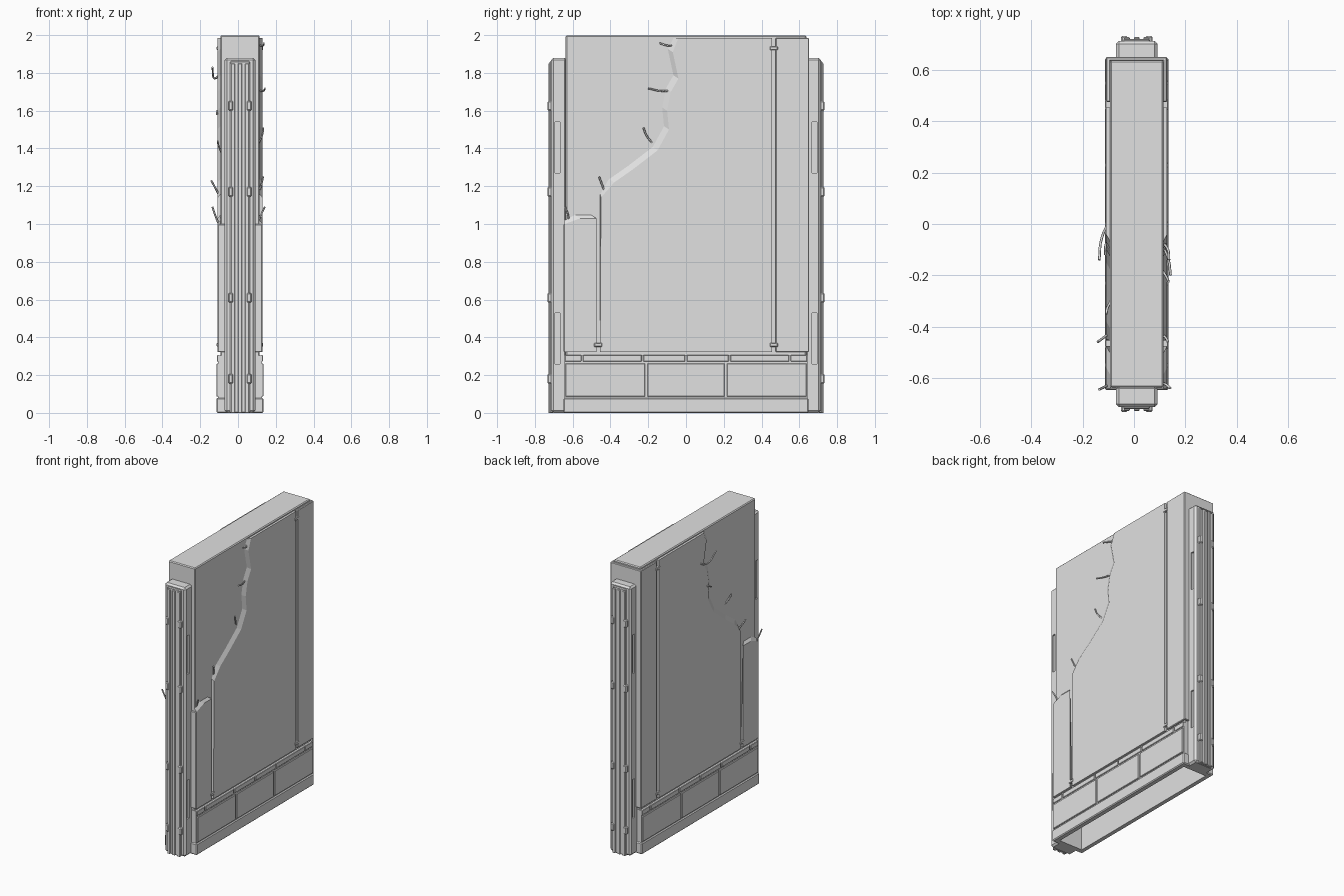
import bpy, bmesh
from mathutils import Vector

if "Cube" in bpy.data.objects:
    bpy.data.objects.remove(bpy.data.objects["Cube"])

CX = 0.0105          # wall centre line; loose rods balance the overall width
CORE, SKIN, BASE = 0.104, 0.119, 0.124   # half thicknesses

grey = bpy.data.materials.new("pale_grey")
grey.use_nodes = True
tone = (0.75, 0.75, 0.75, 1)
grey.diffuse_color = tone
grey.node_tree.nodes["Principled BSDF"].inputs["Base Color"].default_value = tone


def add(name, bm, bevel=0.0):
    bmesh.ops.recalc_face_normals(bm, faces=bm.faces)
    mesh = bpy.data.meshes.new(name)
    bm.to_mesh(mesh)
    bm.free()
    mesh.materials.append(grey)
    ob = bpy.data.objects.new(name, mesh)
    bpy.context.scene.collection.objects.link(ob)
    ob.location.x = CX
    if bevel:
        m = ob.modifiers.new("soft_edges", "BEVEL")
        m.width, m.segments, m.limit_method = bevel, 1, "ANGLE"
    return ob


def loft(name, lower, upper, bevel=0.0):
    """Solid between two matching outlines."""
    bm = bmesh.new()
    a = [bm.verts.new(p) for p in lower]
    b = [bm.verts.new(p) for p in upper]
    bm.faces.new(a)
    bm.faces.new(b)
    for i in range(len(a)):
        j = (i + 1) % len(a)
        bm.faces.new((a[i], a[j], b[j], b[i]))
    return add(name, bm, bevel)


def box(name, x, y, z, bevel=0.0):
    rect = [(x[0], y[0]), (x[1], y[0]), (x[1], y[1]), (x[0], y[1])]
    return loft(name, [(*p, z[0]) for p in rect], [(*p, z[1]) for p in rect], bevel)


def span(side, a, b):
    return sorted((side * a, side * b))


def cut(ob, cutter):
    m = ob.modifiers.new("cut", "BOOLEAN")
    m.operation, m.solver, m.object = "DIFFERENCE", "EXACT", cutter
    cutter.hide_render = True
    cutter.hide_viewport = True
    cutter.display_type = "WIRE"


# Hollow core, lower band and plinth, open underneath
hollow = box("hollow_cutter", (-0.09, 0.09), (-0.61, 0.61), (-0.1, 1.92))
for name, x, y, z, bevel in (
        ("wall_core", CORE, 0.637, (0.02, 1.998), 0.006),
        ("lower_band", 0.116, 0.642, (0.06, 0.305), 0.0),
        ("plinth", BASE, 0.648, (0, 0.08), 0.006)):
    cut(box(name, (-x, x), (-y, y), z, bevel), hollow)

# Broken edge of the facing, as y and z, from the top down
broken = [(-0.04, 1.985), (-0.07, 1.91), (-0.04, 1.77), (-0.08, 1.7),
          (-0.1, 1.6), (-0.09, 1.5), (-0.15, 1.39), (-0.28, 1.29),
          (-0.38, 1.22), (-0.45, 1.14)]


def facing(name, side, fixed, torn):
    """Facing plate whose torn edge slopes down to the core."""
    low = fixed + [(y - 0.03, min(z + 0.02, 1.985)) for y, z in torn]
    # the slope must not spill over the channel next to it
    edge = min(p[0] for p in fixed)
    low = [(max(y, edge), z) for y, z in low]
    loft(name, [(side * (CORE - 0.002), *p) for p in low],
         [(side * SKIN, *p) for p in fixed + torn])


for side, tag in ((1, "left"), (-1, "right")):
    facing("main_facing_" + tag, side,
           [(-0.455, 0.322), (0.455, 0.322), (0.455, 1.985)], broken)
    facing("front_facing_" + tag, side,
           [(-0.642, 0.322), (-0.475, 0.322)], [(-0.475, 1.03), (-0.56, 1.03), (-0.642, 1.0)])
    box("rear_facing_" + tag, span(side, CORE - 0.002, SKIN),
        (0.475, 0.65), (0.322, 1.985), 0.004)

    # Channel clips
    for y, z in ((-0.465, 0.36), (0.465, 0.36), (0.465, 1.93)):
        box("channel_clip_" + tag, span(side, CORE - 0.002, SKIN + 0.004),
            (y - 0.021, y + 0.021), (z - 0.01, z + 0.01), 0.003)

    # Lower panels and the course of short blocks above them
    for a, b in ((-0.638, -0.216), (-0.204, 0.204), (0.216, 0.638)):
        box("lower_panel_" + tag, span(side, 0.112, BASE), (a, b), (0.086, 0.262), 0.003)
    joints = (-0.645, -0.55, -0.23, 0, 0.23, 0.55, 0.645)
    for a, b in zip(joints, joints[1:]):
        box("course_block_" + tag, span(side, 0.112, BASE - 0.002),
            (a + 0.004, b - 0.004), (0.272, 0.306), 0.003)

# End caps: full height behind, broken off in front
box("rear_end_cap", (-SKIN, SKIN), (0.635, 0.652), (0.322, 1.985), 0.004)
box("front_end_cap", (-SKIN, SKIN), (-0.648, -0.635), (0.322, 1.0), 0.004)

# End columns
for end, tag in ((1, "rear"), (-1, "front")):
    column = box(tag + "_column", (-0.081, 0.081), span(end, 0.63, 0.714), (0, 1.88), 0.012)
    box(tag + "_column_cover", (-0.052, 0.052), span(end, 0.70, 0.722), (0, 1.862), 0.005)
    for x in (-0.038, 0, 0.038):
        box(tag + "_column_rib", (x - 0.011, x + 0.011), span(end, 0.715, 0.729), (0, 1.85), 0.003)
    for side in (1, -1):
        for z in (0.18, 0.61, 1.17, 1.625):
            box(tag + "_rib_clip", span(side, 0.035, 0.062), span(end, 0.70, 0.734),
                (z - 0.026, z + 0.026), 0.006)
        for z in (0.395, 1.405):
            slot = box("slot_cutter", span(side, 0.07, 0.1), span(end, 0.668, 0.694),
                       (z - 0.135, z + 0.135))
            cut(column, slot)

# Bent reinforcing rods sticking out of the break
rods = {
    "left_rod": [
        [(0.1, -0.07, 1.945), (0.122, -0.1, 1.945), (0.126, -0.14, 1.957)],
        [(0.1, -0.08, 1.705), (0.124, -0.14, 1.705), (0.132, -0.2, 1.718)],
        [(0.1, -0.18, 1.43), (0.118, -0.21, 1.47), (0.124, -0.225, 1.51)],
        [(0.1, -0.43, 1.17), (0.114, -0.445, 1.21), (0.122, -0.46, 1.25)],
        [(0.09, -0.62, 1.0), (0.112, -0.625, 1.05), (0.131, -0.64, 1.09)]],
    "right_rod": [
        [(-0.1, 0.02, 1.8), (-0.135, -0.05, 1.77), (-0.146, -0.14, 1.83)],
        [(-0.1, -0.05, 1.59), (-0.12, -0.08, 1.6), (-0.122, -0.12, 1.58)],
        [(-0.1, -0.3, 1.38), (-0.115, -0.33, 1.42), (-0.118, -0.35, 1.44)],
        [(-0.1, -0.42, 1.13), (-0.125, -0.44, 1.18), (-0.152, -0.46, 1.23)],
        [(-0.1, -0.62, 0.97), (-0.125, -0.635, 1.03), (-0.146, -0.645, 1.09)]],
}
for name, paths in rods.items():
    for path in paths:
        curve = bpy.data.curves.new(name, "CURVE")
        curve.dimensions = "3D"
        curve.bevel_depth, curve.bevel_resolution = 0.005, 1
        curve.use_fill_caps = True
        curve.resolution_u = 4
        spline = curve.splines.new("BEZIER")
        spline.bezier_points.add(len(path) - 1)
        for point, co in zip(spline.bezier_points, path):
            point.co = Vector(co)
            point.handle_left_type = point.handle_right_type = "AUTO"
        curve.materials.append(grey)
        ob = bpy.data.objects.new(name, curve)
        ob.location.x = CX
        bpy.context.scene.collection.objects.link(ob)
